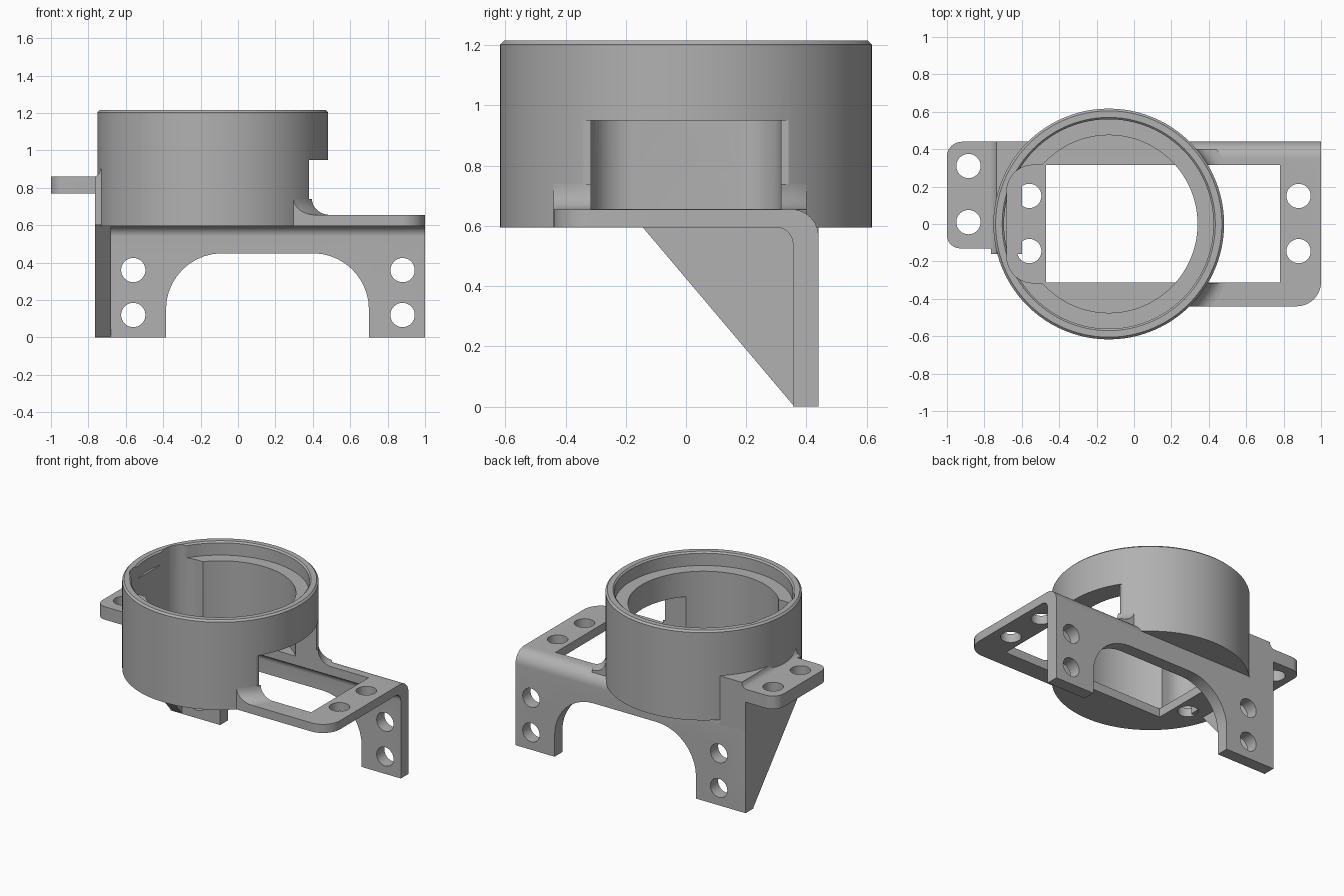
import bpy, bmesh, math
from mathutils import Vector

if "Cube" in bpy.data.objects:
    bpy.data.objects.remove(bpy.data.objects["Cube"], do_unlink=True)

grey = bpy.data.materials.new("plain_grey")
grey.use_nodes = True
grey.diffuse_color = (0.44, 0.44, 0.44, 1)
grey.node_tree.nodes["Principled BSDF"].inputs["Base Color"].default_value = grey.diffuse_color

CX = -0.135          # ring axis
FLOOR, TOP = 0.595, 0.655   # plate underside and top
BACK, FRONT = 0.44, -0.44
OUTER = 0.617
SIDE = -0.765        # outside of the gusset


def rounded(corners, steps=10):
    """Turn (u, v[, radius]) corners into an outline with arcs."""
    out = []
    for i, c in enumerate(corners):
        p = Vector(c[:2])
        if len(c) < 3:
            out.append(p)
            continue
        a = (Vector(corners[i - 1][:2]) - p).normalized()
        b = (Vector(corners[(i + 1) % len(corners)][:2]) - p).normalized()
        half = a.angle(b) / 2
        centre = p + (a + b).normalized() * c[2] / math.sin(half)
        s = p + a * c[2] / math.tan(half) - centre
        e = p + b * c[2] / math.tan(half) - centre
        sweep = math.pi - 2 * half
        for k in range(steps + 1):
            t = k / steps
            out.append(centre + (s * math.sin((1 - t) * sweep) + e * math.sin(t * sweep)) / math.sin(sweep))
    return out


def finish(name, bm):
    bmesh.ops.recalc_face_normals(bm, faces=bm.faces)
    mesh = bpy.data.meshes.new(name)
    bm.to_mesh(mesh)
    bm.free()
    mesh.materials.append(grey)
    obj = bpy.data.objects.new(name, mesh)
    bpy.context.collection.objects.link(obj)
    return obj


def prism(name, corners, axis, lo, hi):
    """Extrude an outline along x (yz outline), y (xz) or z (xy)."""
    place = {"x": lambda u, v, w: (w, u, v),
             "y": lambda u, v, w: (u, w, v),
             "z": lambda u, v, w: (u, v, w)}[axis]
    bm = bmesh.new()
    pts = rounded(corners)
    ends = [[bm.verts.new(place(p.x, p.y, w)) for p in pts] for w in (lo, hi)]
    for end in ends:
        bm.faces.new(end)
    for i in range(len(pts)):
        bm.faces.new((ends[0][i - 1], ends[0][i], ends[1][i], ends[1][i - 1]))
    return finish(name, bm)


def rect(u0, u1, v0, v1, r=None):
    pts = [(u0, v0), (u1, v0), (u1, v1), (u0, v1)]
    return [p + (r,) for p in pts] if r else pts


def revolve(name, profile, segments=96):
    """Spin a closed (radius, z) outline around the ring axis."""
    bm = bmesh.new()
    rows = []
    for i in range(segments):
        a = math.tau * i / segments
        rows.append([bm.verts.new((CX + r * math.cos(a), r * math.sin(a), z)) for r, z in profile])
    for i in range(segments):
        for j in range(len(profile)):
            bm.faces.new((rows[i - 1][j - 1], rows[i][j - 1], rows[i][j], rows[i - 1][j]))
    bmesh.ops.remove_doubles(bm, verts=bm.verts, dist=1e-5)
    return finish(name, bm)


def boolean(obj, cutter, mode="DIFFERENCE"):
    mod = obj.modifiers.new("cut", "BOOLEAN")
    mod.operation, mod.object, mod.solver = mode, cutter, "EXACT"
    bpy.context.view_layer.objects.active = obj
    bpy.ops.object.modifier_apply(modifier=mod.name)
    bpy.data.objects.remove(cutter, do_unlink=True)


def drill(obj, axis, u, v, lo, hi):
    r = 0.065
    ring = [(u + r * math.cos(math.tau * i / 32), v + r * math.sin(math.tau * i / 32)) for i in range(32)]
    boolean(obj, prism("drill", ring, axis, lo, hi))


def opening():
    return prism("opening", rect(-0.47, 0.78, -0.312, 0.315), "z", 0.5, 0.7)


def pocket():
    return prism("pocket", [(-0.68, -0.315, 0.14), (-0.3, -0.315), (-0.3, 0.315), (-0.68, 0.315, 0.14)],
                 "z", TOP + 0.001, 1.3)


# Bent plate: horizontal shelf and back wall
bracket = prism("bent_bracket", [(-0.5, FLOOR), (0.355, FLOOR, 0.055), (0.355, 0), (BACK, 0),
                                 (BACK, TOP, 0.09), (-0.5, TOP)], "x", -0.9, 1.1)
plan = [(1, FRONT, 0.13), (1, 0.5), (SIDE, 0.5), (SIDE, 0.2), (-0.55, 0.2), (-0.55, FRONT)]
boolean(bracket, prism("plan", plan, "z", -0.1, 0.8), "INTERSECT")
boolean(bracket, opening())
boolean(bracket, prism("arch", [(-0.385, -0.1), (0.70, -0.1), (0.70, 0.45, 0.3), (-0.385, 0.45, 0.3)],
                       "y", 0.33, 0.5))
for x in (-0.56, 0.88):
    for z in (0.12, 0.36):
        drill(bracket, "y", x, z, 0.3, 0.5)
    for y in (-0.145, 0.15):
        drill(bracket, "z", x, y, 0.5, 0.8)

# Round housing with stepped bore and floor
ring = revolve("ring_housing", [(0, FLOOR), (OUTER, FLOOR), (OUTER, 1.203), (0.605, 1.215), (0.57, 1.215),
                                (0.56, 1.205), (0.56, 1.12), (0.475, 1.12), (0.475, TOP), (0, TOP)])
boolean(ring, opening())
boolean(ring, pocket())
boolean(ring, prism("window", rect(0.1, 0.7, -0.315, 0.315), "z", TOP + 0.001, 0.95))
boolean(ring, prism("flat", rect(0.38, 0.7, -0.6, 0.6), "z", TOP + 0.001, 0.95))
boolean(ring, prism("step", rect(0.38, 0.7, -0.6, FRONT), "z", 0.5, 0.8))
for y in (-0.145, 0.15):
    drill(ring, "z", -0.56, y, 0.5, 0.8)

# Concave fillets where the ring meets the shelf
R = 0.085
curve = [(OUTER + R - R * math.sin(t * math.pi / 16), TOP + R - R * math.cos(t * math.pi / 16))
         for t in range(8, -1, -1)]
for name, y0, y1 in (("front_fillet", FRONT, -0.315), ("back_fillet", 0.315, 0.40)):
    fillet = revolve(name, [(0.59, TOP - 0.02), (0.59, TOP + R)] + curve + [(OUTER + R, TOP - 0.02)])
    boolean(fillet, prism("clip", rect(0.2, 0.8, y0, y1), "z", 0.5, 0.9), "INTERSECT")

# Triangular side gusset
prism("side_gusset", [(BACK, 0), (0.36, 0), (-0.16, FLOOR + 0.02), (BACK, FLOOR + 0.02)],
      "x", SIDE, -0.68)
prism("bend_filler", rect(SIDE, -0.57, 0.5, 0.62), "y", 0.36, BACK)

# Raised shoulder between the ring and the ear
shoulder = prism("ear_shoulder", [(-0.5, FLOOR + 0.005), (SIDE, FLOOR + 0.005), (SIDE, 0.86),
                                  (-0.752, 0.867), (-0.74, 0.88), (-0.735, 0.9), (-0.5, 0.9)],
                 "y", -0.16, BACK)
boolean(shoulder, pocket())
boolean(shoulder, prism("bore", rect(-0.6, -0.4, -0.3, 0.3), "z", 0.5, TOP + 0.01))

# Side ear with two holes
ear = prism("side_ear", [(-1, -0.13, 0.07), (-0.74, -0.13), (-0.74, BACK), (-1, BACK, 0.08)],
            "z", 0.77, 0.86)
for y in (0.01, 0.31):
    drill(ear, "z", -0.885, y, 0.7, 0.95)

# Smooth curved faces, keep sharp edges
bpy.ops.object.select_all(action="DESELECT")
for obj in bpy.context.collection.objects:
    if obj.type == "MESH" and obj.data.materials and obj.data.materials[0] == grey:
        obj.select_set(True)
        bpy.context.view_layer.objects.active = obj
bpy.ops.object.shade_smooth_by_angle(angle=math.radians(30))
